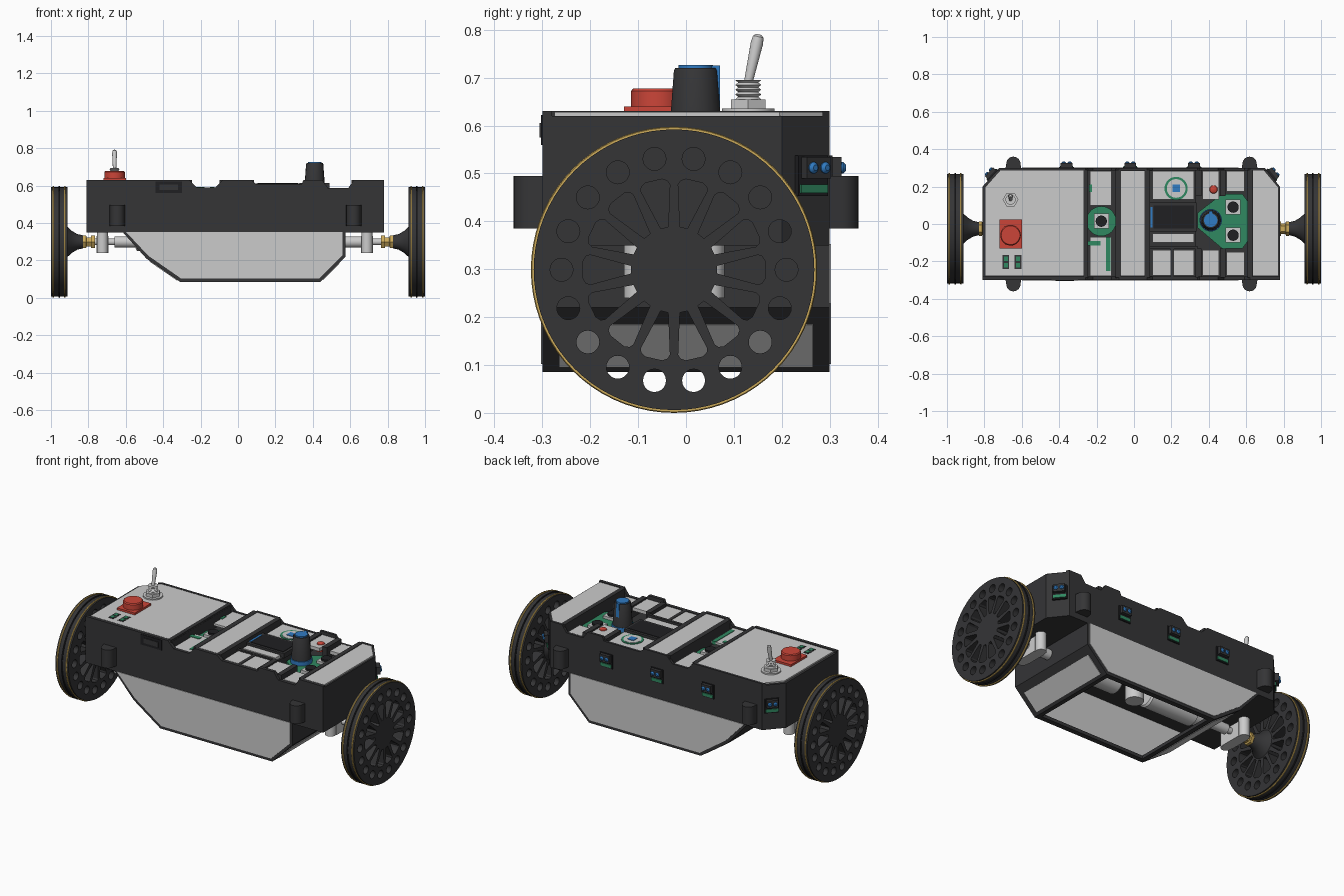
import bpy, bmesh
from math import sin, cos, pi, radians, atan2, hypot
from mathutils import Vector, Matrix

if "Cube" in bpy.data.objects:
    bpy.data.objects.remove(bpy.data.objects["Cube"])


def mat(name, r, g, b):
    m = bpy.data.materials.new(name)
    m.diffuse_color = (r, g, b, 1)
    m.use_nodes = True
    m.node_tree.nodes["Principled BSDF"].inputs["Base Color"].default_value = m.diffuse_color
    return m


DARK = mat("dark_plastic", .035, .035, .037)
BLACK = mat("black_rubber", .014, .014, .016)
BLUE = mat("blue", .03, .2, .55)
GREEN = mat("board_green", .03, .25, .12)
RED = mat("red", .6, .06, .04)
GOLD = mat("gold", .6, .4, .1)
PALE = mat("pale_metal", .65, .65, .65)


def add(name, bm, m, smooth=True):
    bmesh.ops.remove_doubles(bm, verts=bm.verts, dist=1e-5)
    bmesh.ops.recalc_face_normals(bm, faces=bm.faces)
    me = bpy.data.meshes.new(name)
    bm.to_mesh(me)
    bm.free()
    if smooth:
        me.polygons.foreach_set("use_smooth", [True] * len(me.polygons))
        me.set_sharp_from_angle(angle=radians(30))
    if m:
        me.materials.append(m)
    ob = bpy.data.objects.new(name, me)
    bpy.context.collection.objects.link(ob)
    return ob


def prism(name, loops, axis, a, b, m=None, cuts=()):
    """Outline (plus holes) extruded along an axis from a to b; cuts trim it by planes."""
    cu = bpy.data.curves.new(name, 'CURVE')
    cu.dimensions, cu.fill_mode, cu.extrude = '2D', 'BOTH', (b - a) / 2
    for pts in loops:
        s = cu.splines.new('POLY')
        s.points.add(len(pts) - 1)
        for p, (u, v) in zip(s.points, pts):
            p.co = (u, v, 0, 1)
        s.use_cyclic_u = True
    tmp = bpy.data.objects.new(name + "_tmp", cu)
    bpy.context.collection.objects.link(tmp)
    dg = bpy.context.evaluated_depsgraph_get()
    me = bpy.data.meshes.new_from_object(tmp.evaluated_get(dg))
    bpy.data.objects.remove(tmp)
    bm = bmesh.new()
    bm.from_mesh(me)
    bpy.data.meshes.remove(me)
    for v in bm.verts:
        u, w, h = v.co.x, v.co.y, v.co.z + (a + b) / 2
        v.co = {'x': (h, u, w), 'y': (u, h, w), 'z': (u, w, h)}[axis]
    bmesh.ops.remove_doubles(bm, verts=bm.verts, dist=1e-5)
    for co, no in cuts:
        bmesh.ops.bisect_plane(bm, geom=bm.verts[:] + bm.edges[:] + bm.faces[:], dist=1e-6,
                               plane_co=co, plane_no=no, clear_outer=True)
        bmesh.ops.holes_fill(bm, edges=[e for e in bm.edges if e.is_boundary])
    return add(name, bm, m)


def box(name, x, y, z, m=None):
    """Box from three (min, max) ranges."""
    return block(name, [(q[0] + q[1]) / 2 for q in (x, y, z)], [q[1] - q[0] for q in (x, y, z)], m)


def block(name, loc, size, m=None, rot=(0, 0, 0)):
    bm = bmesh.new()
    bmesh.ops.create_cube(bm, size=1)
    bmesh.ops.scale(bm, vec=size, verts=bm.verts)
    ob = add(name, bm, m, False)
    ob.location, ob.rotation_euler = loc, rot
    return ob


def lathe(name, prof, loc, d=(0, 0, 1), m=None, n=32):
    """Solid of revolution: prof is (radius, height) along direction d."""
    bm = bmesh.new()
    rot = Vector(d).to_track_quat('Z', 'Y')
    rings = [[bm.verts.new(Vector(loc) + rot @ Vector((r * cos(2 * pi * i / n), r * sin(2 * pi * i / n), h)))
              for i in range(n)] for r, h in prof]
    for p, q in zip(rings, rings[1:]):
        for i in range(n):
            bm.faces.new((p[i], p[(i + 1) % n], q[(i + 1) % n], q[i]))
    bm.faces.new(rings[0])
    bm.faces.new(rings[-1])
    return add(name, bm, m)


def circ(x, y, r, n=24):
    return [(x + r * cos(2 * pi * i / n), y + r * sin(2 * pi * i / n)) for i in range(n)]


def rect(x0, x1, y0, y1):
    return [(x0, y0), (x1, y0), (x1, y1), (x0, y1)]


# upper body with deep bays, rear corners chamfered; thin front and back walls carry the notched outline
chamfers = [((-.72, .30, 0), (-.1, .09, 0)), ((.70, .30, 0), (.1, .08, 0))]
bays = [(-.81, .35), (.78, .35), (.78, .62), (.61, .62), (.61, .545), (.33, .545), (.33, .585),
        (.08, .585), (.08, .62), (-.10, .62), (-.10, .545), (-.245, .545), (-.245, .62), (-.81, .62)]
notched = [(-.81, .35), (.78, .35), (.78, .63), (.62, .63), (.59, .588), (.48, .588), (.46, .615), (.45, .63),
           (.35, .63), (.34, .605), (.10, .605), (.07, .63), (-.08, .63), (-.12, .59), (-.22, .59), (-.26, .63),
           (-.81, .63)]
prism("upper_body", [bays], 'y', -.29, .295, DARK, chamfers)
prism("front_wall", [notched], 'y', -.30, -.28, DARK)
prism("back_wall", [notched], 'y', .285, .30, DARK, chamfers)

# lower hull: front and back cheeks, sloped ends, open bottom frame
hull = [(-.62, .355), (-.49, .21), (-.31, .085), (.44, .085), (.575, .22), (.575, .355)]
inset = [(-.60, .353), (-.48, .225), (-.303, .102), (.433, .102), (.56, .228), (.56, .353)]
for side, y0, y1, p0, p1 in (("front", -.30, -.28, -.303, -.276), ("back", .28, .30, .276, .303)):
    prism(side + "_cheek", [hull], 'y', y0, y1, DARK)
    prism(side + "_panel", [inset], 'y', p0, p1)
prism("left_end_wall", [hull[:3] + [(-.29, .10), (-.475, .23), (-.59, .355)]], 'y', -.29, .29, DARK)
prism("right_end_wall", [hull[3:] + [(.55, .355), (.55, .23), (.43, .10)]], 'y', -.29, .29, DARK)
prism("bottom_frame", [rect(-.31, .44, -.29, .29), rect(-.285, .415, -.27, .27)], 'z', .085, .105, DARK)
for name, (ax, az), (bx, bz), t in (("left_slope_panel", (-.47, .196), (-.325, .096), 0),
                                    ("right_slope_panel", (.453, .098), (.54, .185), 0)):
    block(name, ((ax + bx) / 2, 0, (az + bz) / 2), (hypot(bx - ax, bz - az), .53, .008), None,
          (0, -atan2(bz - az, bx - ax), 0))

# corner bosses
for x in (-.645, .618):
    for s in (-1, 1):
        arc = [(x + .038 * cos(pi * i / 12), s * (.322 + .038 * sin(pi * i / 12))) for i in range(13)]
        prism("corner_boss", [[(x + .045, s * .28)] + arc + [(x - .045, s * .28)]], 'z', .385, .495, DARK)

# top lids
prism("left_lid", [[(-.795, -.275), (-.27, -.275), (-.27, .285), (-.715, .285), (-.795, .195)]], 'z', .61, .628)
prism("right_lid", [[(.635, -.275), (.77, -.275), (.77, .195), (.695, .285), (.635, .285)]], 'z', .61, .628)
prism("button_bay_panel", [rect(-.235, -.12, -.278, -.07), ], 'z', .575, .588)
box("button_bay_panel", (-.235, -.12), (.10, .284), (.575, .588))
for x0, x1, y0, y1, z in ((-.07, .055, -.275, .284, .628),
                          (.10, .32, .13, .284, .603), (.10, .32, -.275, -.14, .603), (.10, .32, -.10, -.05, .603),
                          (.365, .455, .13, .284, .61), (.365, .455, -.275, -.14, .61),
                          (.495, .59, .175, .284, .588), (.495, .59, -.275, -.15, .588)):
    box("deck_panel", (x0, x1), (y0, y1), (z - .02, z))
# ribs around the deck panels
for x in (.345, .475):
    box("rear_rib", (x - .015, x + .015), (.15, .29), (.54, .615), DARK)
    box("front_rib", (x - .015, x + .015), (-.285, -.13), (.54, .615), DARK)
box("cross_rib", (.07, .34), (-.133, -.117), (.58, .607), DARK)
box("divider_rib", (.195, .215), (-.285, -.13), (.58, .606), DARK)
for x, w in ((-.258, .012), (-.085, .015), (.07, .015), (.62, .013)):
    box("lid_edge", (x - w, x + w), (-.285, .29), (.58, .63), DARK)

# display
box("display_bezel", (.085, .335), (-.04, .115), (.58, .61), DARK)
box("display_glass", (.105, .32), (-.025, .10), (.60, .613), BLACK)
box("display_connector", (.087, .10), (-.02, .09), (.60, .612), BLUE)

# control board with knob, push buttons and lamp
prism("control_board", [[(.34, -.02), (.34, .06), (.47, .16), (.58, .16), (.61, .12), (.61, -.09),
                         (.58, -.13), (.47, -.13)]], 'z', .54, .56, GREEN)
lathe("knob_skirt", [(.06, .555), (.06, .585)], (.41, .02, 0), m=BLUE)
lathe("knob", [(.056, .58), (.046, .715), (.043, .72)], (.41, .02, 0), m=DARK, n=18)
lathe("knob_cap", [(.036, .715), (.036, .727)], (.41, .02, 0), m=BLUE)
block("knob_pointer", (.41, .058, .655), (.02, .025, .142), BLUE)


def push_button(x, y, z):
    block("button_case", (x, y, z + .008), (.08, .08, .02), PALE)
    lathe("button_cap", [(.03, z + .015), (.03, z + .03)], (x, y, 0), m=BLACK)


push_button(.53, .09, .558)
push_button(.53, -.06, .558)
push_button(-.175, .015, .558)
lathe("left_button_board", [(.08, .54), (.08, .56)], (-.175, .015, 0), m=GREEN)
box("left_board_strip", (-.15, -.125), (-.25, -.07), (.57, .591), GREEN)
box("left_board_tab", (-.245, -.18), (-.115, -.09), (.57, .591), GREEN)
box("left_board_edge", (-.24, -.225), (.17, .21), (.57, .591), GREEN)
lathe("sensor_board", [(.062, .59), (.062, .606)], (.225, .19, 0), m=GREEN)
lathe("sensor_ring", [(.05, .60), (.05, .608)], (.225, .19, 0), m=PALE)
block("sensor_chip", (.225, .19, .606), (.04, .04, .01), BLUE)
lathe("lamp", [(.028, .57), (.028, .60), (.02, .614), (.008, .62)], (.425, .185, 0), m=RED)

# stop button, indicator windows, toggle switch
box("stop_base", (-.72, -.60), (-.13, .025), (.615, .64), RED)
lathe("stop_button", [(.055, .635), (.055, .672), (.05, .678)], (-.66, -.06, 0), m=RED)
for x in (-.685, -.62):
    box("indicator_frame", (x - .018, x + .018), (-.24, -.165), (.615, .629), DARK)
    for y in (-.22, -.185):
        box("indicator", (x - .01, x + .01), (y - .012, y + .012), (.62, .631), GREEN)
sw = (-.66, .13, 0)
lathe("switch_washer", [(.055, .62), (.055, .636)], sw, m=PALE)
lathe("switch_nut", [(.042, .63), (.042, .655)], sw, m=PALE, n=6)
lathe("switch_thread", [p for i in range(5) for p in ((.021, .65 + i * .01), (.027, .655 + i * .01))], sw, m=PALE)
lathe("switch_lever", [(.009, 0), (.013, .085), (.011, .098), (.005, .103)], (-.66, .13, .69), (0, .22, 1), PALE, 16)

# front port
box("port_frame", (-.44, -.30), (-.303, -.28), (.56, .622), BLACK)
box("port_socket", (-.42, -.32), (-.306, -.28), (.575, .605), DARK)


# rear distance sensors
def sensor(x, y, ang):
    r = Matrix.Rotation(ang, 3, 'Z')
    at = lambda dx, dy, z: Vector((x, y, z)) + r @ Vector((dx, dy, 0))
    block("sensor_pocket", at(0, 0, .495), (.08, .012, .085), BLACK, (0, 0, ang))
    block("sensor_plate", at(0, .005, .468), (.07, .012, .018), GREEN, (0, 0, ang))
    block("sensor_housing", at(0, .010, .512), (.064, .03, .045), DARK, (0, 0, ang))
    for dx in (-.016, .016):
        lathe("sensor_eye", [(.012, 0), (.012, .014), (.006, .02)], at(dx, .014, .512), r @ Vector((0, 1, 0)), BLUE, 16)


for x in (-.36, -.02, .32):
    sensor(x, .300, 0)
sensor(-.757, .262, radians(48))
sensor(.737, .262, radians(-51))

# wheels, hubs and drive train, both sides
WY, WZ = -.025, .299
slot = [(.09, -.008), (.175, -.031), (.184, -.028), (.19, -.018), (.19, .018), (.184, .028), (.175, .031), (.09, .008)]
holes = [circ(WY + .235 * cos(radians(20 * k)), WZ + .235 * sin(radians(20 * k)), .024, 20) for k in range(18)]
for k in range(14):
    a = pi / 2 + pi / 14 * (2 * k + 1)
    holes.append([(WY + r * cos(a) - w * sin(a), WZ + r * sin(a) + w * cos(a)) for r, w in slot])
for s in (-1, 1):
    c, d = (0, WY, WZ), (s, 0, 0)
    prism("wheel", [circ(WY, WZ, .293, 80)] + holes, 'x', *sorted((s * .912, s * 1.0)), DARK)
    for h in (.925, .956, .987):
        bm = bmesh.new()
        n, sec = 72, [(.288, -.004), (.297, -.004), (.299, 0), (.297, .004), (.288, .004)]
        g = [[bm.verts.new((s * (h + w), WY + r * cos(2 * pi * i / n), WZ + r * sin(2 * pi * i / n)))
              for r, w in sec] for i in range(n)]
        for i in range(n):
            for j in range(5):
                bm.faces.new((g[i][j], g[i][(j + 1) % 5], g[(i + 1) % n][(j + 1) % 5], g[(i + 1) % n][j]))
        add("tyre_ring", bm, BLACK if h == .956 else GOLD)
    lathe("wheel_hub", [(.035, .83), (.042, .86), (.06, .89), (.085, .916)], c, d, DARK)
    lathe("axle", [(.018, .60), (.018, .85)], c, d, PALE)
    lathe("coupling", [(.038, .765), (.038, .785), (.028, .787), (.028, .81), (.038, .812), (.038, .83)], c, d, GOLD, 6)
    lathe("motor", [(.055, .10), (.065, .11), (.065, .42), (.05, .43), (.05, .54), (.03, .55), (.03, .66)], c, d)
    cx = .69 if s > 0 else -.725
    block("motor_clamp", (cx, WY, .285), (.065, .13, .09), PALE)
    for dy in (-.075, .075):
        lathe("clamp_post", [(.03, .24), (.03, .35)], (cx, WY + dy, 0), m=PALE, n=16)
lathe("caster_post", [(.05, .14), (.05, .25), (.03, .27), (.03, .35)], (.08, .10, 0), m=PALE)
